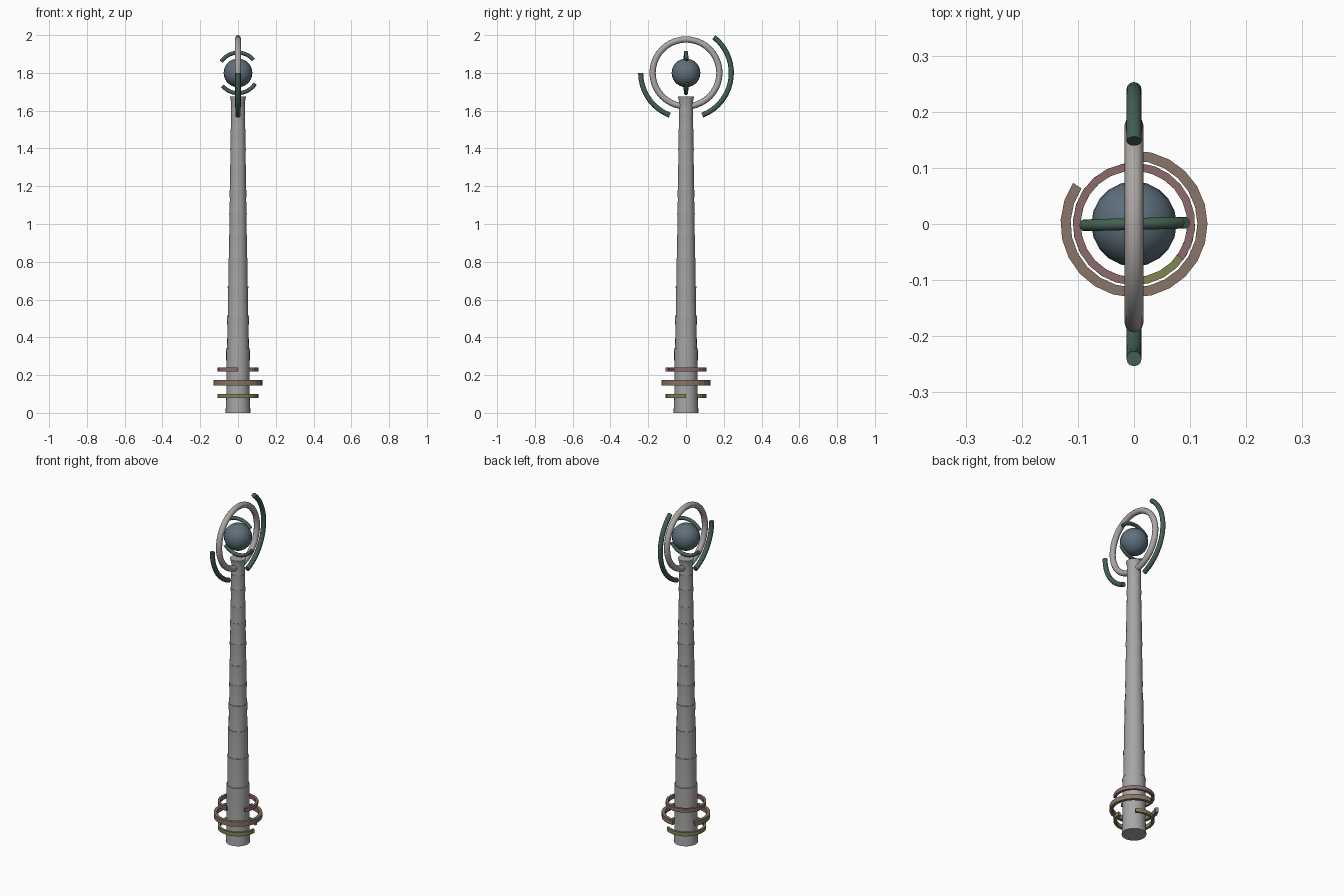
import bpy, bmesh, math
from mathutils import Matrix, Vector

if "Cube" in bpy.data.objects:
    bpy.data.objects.remove(bpy.data.objects["Cube"])


def material(name, r, g, b):
    lin = lambda c: ((c / 255 + 0.055) / 1.055) ** 2.4
    m = bpy.data.materials.new(name)
    m.diffuse_color = (lin(r), lin(g), lin(b), 1)
    m.use_nodes = True
    m.node_tree.nodes["Principled BSDF"].inputs["Base Color"].default_value = m.diffuse_color
    return m


GREY = material("stone grey", 166, 166, 166)
PALE = material("warm grey", 172, 167, 164)
SLATE = material("slate blue", 94, 111, 123)
GREEN = material("dark green", 67, 96, 82)
BROWN = material("brown", 136, 117, 103)
PINK = material("dusty pink", 141, 107, 107)
OLIVE = material("olive", 128, 134, 86)

HEAD = Vector((0, 0, 1.80))          # centre of the orb and its rings
SIDE_PLANE = Matrix(((0, 0, 1), (1, 0, 0), (0, 1, 0))).to_4x4()    # x->y, y->z
FRONT_PLANE = Matrix(((1, 0, 0), (0, 0, -1), (0, 1, 0))).to_4x4()  # x->x, y->z


def finish(bm, name, mat, smooth=True):
    bmesh.ops.recalc_face_normals(bm, faces=bm.faces)
    me = bpy.data.meshes.new(name)
    bm.to_mesh(me)
    bm.free()
    ob = bpy.data.objects.new(name, me)
    bpy.context.collection.objects.link(ob)
    me.materials.append(mat)
    if smooth:
        bpy.ops.object.select_all(action='DESELECT')
        ob.select_set(True)
        bpy.context.view_layer.objects.active = ob
        bpy.ops.object.shade_smooth_by_angle(angle=math.radians(40))
    return ob


def arc(name, mat, section, radius, start, end, matrix, steps, smooth=True):
    """Sweep a closed (radial, axial) section round an arc, angles in degrees."""
    bm = bmesh.new()
    closed = end - start >= 360
    rings = []
    for i in range(steps if closed else steps + 1):
        a = math.radians(start + (end - start) * i / steps)
        rings.append([bm.verts.new(matrix @ Vector(((radius + u) * math.cos(a),
                                                    (radius + u) * math.sin(a), v)))
                      for u, v in section])
    n = len(section)
    pairs = list(zip(rings, rings[1:])) + ([(rings[-1], rings[0])] if closed else [])
    for p, q in pairs:
        for k in range(n):
            bm.faces.new((p[k], p[(k + 1) % n], q[(k + 1) % n], q[k]))
    if not closed:
        bm.faces.new(rings[0])
        bm.faces.new(rings[-1])
    return finish(bm, name, mat, smooth)


def round_section(r, n=12):
    return [(r * math.cos(2 * math.pi * k / n), r * math.sin(2 * math.pi * k / n)) for k in range(n)]


def box_section(w, h):
    return [(-w / 2, -h / 2), (w / 2, -h / 2), (w / 2, h / 2), (-w / 2, h / 2)]


# Tapered shaft of stacked drums, each lip slightly flared
seams = [0, .34, .51, .67, .82, .94, 1.055, 1.18, 1.305, 1.40, 1.50, 1.585, 1.675]
radii = [.062, .057, .0535, .050, .047, .0455, .044, .042, .0405, .039, .0375, .0365]
SIDES = 24
for i, r in enumerate(radii):
    z0, z1 = seams[i], seams[i + 1]
    h = z1 - z0
    low = .004 if i == 0 else .001
    high = .0065 if i == len(radii) - 1 else .001
    profile = [(r + low, z0), (r, z0 + h * .25), (r - .0005, z0 + h * .65), (r + high, z1)]
    bm = bmesh.new()
    loops = [[bm.verts.new((q * math.cos(2 * math.pi * k / SIDES),
                            q * math.sin(2 * math.pi * k / SIDES), z)) for k in range(SIDES)]
             for q, z in profile]
    for a, b in zip(loops, loops[1:]):
        for k in range(SIDES):
            j = (k + 1) % SIDES
            bm.faces.new((a[k], a[j], b[j], b[k]))
    bm.faces.new(loops[0])
    bm.faces.new(loops[-1])
    finish(bm, f"shaft_drum_{i + 1}", GREY)

# Orb
bm = bmesh.new()
bmesh.ops.create_uvsphere(bm, u_segments=20, v_segments=14, radius=.076,
                          matrix=Matrix.Translation(HEAD))
finish(bm, "orb", SLATE)

# Full ring and broken outer ring, both facing sideways
head = Matrix.Translation(HEAD)
arc("head_ring", PALE, round_section(.0165), .177, 0, 360, head @ SIDE_PLANE, 40)
for name, a, b, n in (("outer_arc_front", 180, 249, 9), ("outer_arc_back", -69, 52, 15)):
    arc(name, GREEN, round_section(.0135), .24, a, b, head @ SIDE_PLANE, n)

# Small arcs above and below the orb
turned = head @ Matrix.Rotation(math.radians(1.5), 4, 'Z') @ FRONT_PLANE
for name, a, b in (("inner_arc_upper", 40, 146), ("inner_arc_lower", 220, 328)):
    arc(name, GREEN, round_section(.0105), .107, a, b, turned, 14)

# Three floating base bands, each with a gap turned a quarter further
for name, mat, z, r, w, h, start in (("base_band_upper", PINK, .23, .102, .014, .022, -36),
                                     ("base_band_middle", BROWN, .16, .122, .018, .028, 146),
                                     ("base_band_lower", OLIVE, .09, .102, .014, .022, 54)):
    arc(name, mat, box_section(w, h), r, start, start + 306,
        Matrix.Translation((0, 0, z)), 20, smooth=False)
